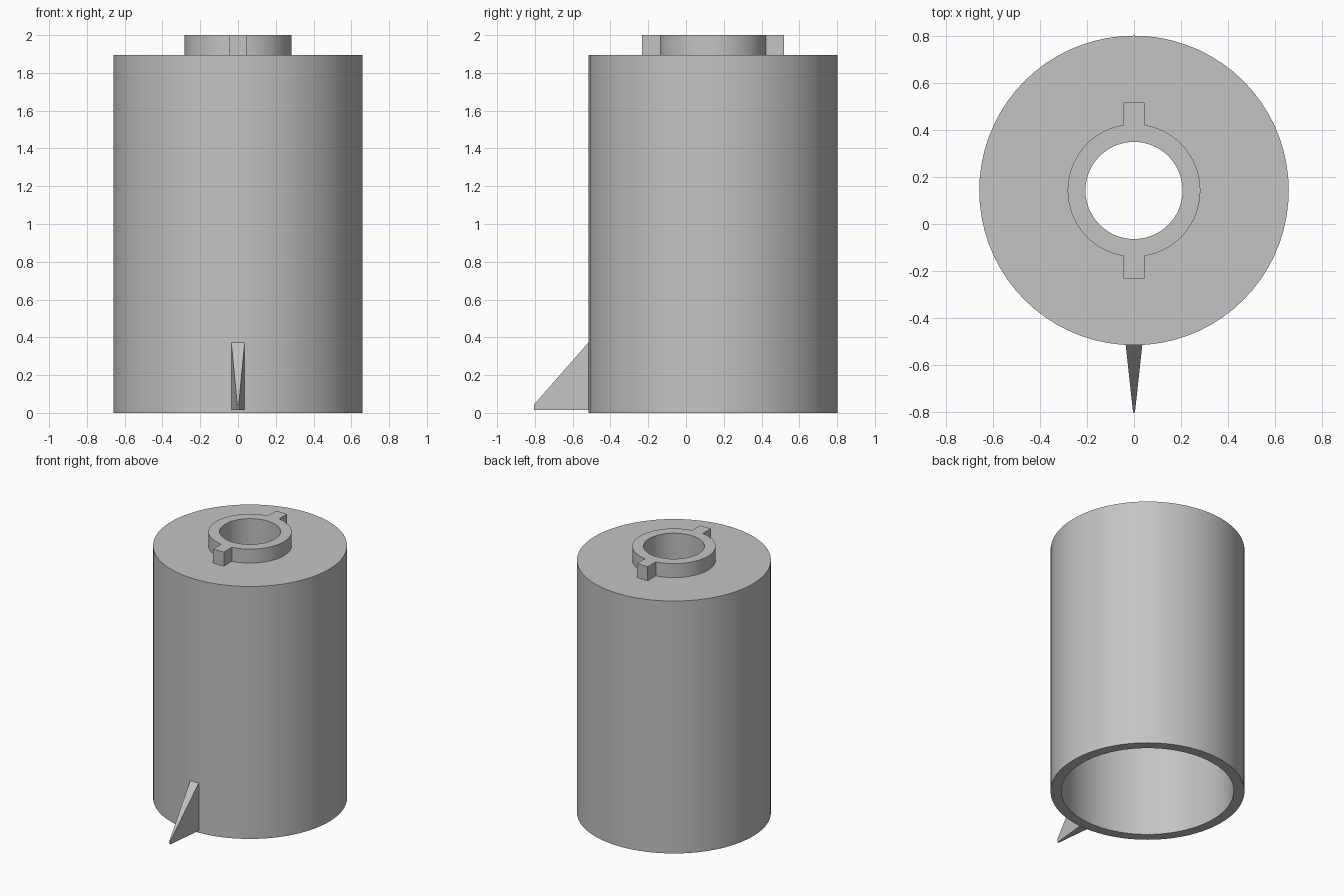
import bpy, bmesh, math

cube = bpy.data.objects.get("Cube")
if cube:
    bpy.data.objects.remove(cube, do_unlink=True)

CY = 0.143        # y of the canister axis
SEG = 72
BODY_R, CAVITY_R = 0.66, 0.587
COLLAR_R, BORE_R = 0.283, 0.207
BODY_TOP, TOP = 1.895, 2.0
ROOF = 0.095      # thickness of the closed top

grey = bpy.data.materials.new("light grey")
grey.use_nodes = True
colour = (0.55, 0.55, 0.55, 1)
grey.diffuse_color = colour
grey.node_tree.nodes["Principled BSDF"].inputs["Base Color"].default_value = colour


def finish(name, bm):
    bmesh.ops.recalc_face_normals(bm, faces=bm.faces)
    mesh = bpy.data.meshes.new(name)
    bm.to_mesh(mesh)
    bm.free()
    mesh.materials.append(grey)
    obj = bpy.data.objects.new(name, mesh)
    bpy.context.collection.objects.link(obj)
    return obj


def prism(name, outline, z0, z1):
    """Extrude a closed xy outline from z0 to z1."""
    bm = bmesh.new()
    face = bm.faces.new([bm.verts.new((x, y, z0)) for x, y in outline])
    ext = bmesh.ops.extrude_face_region(bm, geom=[face])
    for v in ext["geom"]:
        if isinstance(v, bmesh.types.BMVert):
            v.co.z = z1
    return finish(name, bm)


def lathe(name, profile):
    """Revolve a closed (radius, z) profile about the canister axis."""
    bm = bmesh.new()
    rings = []
    for i in range(SEG):
        a = 2 * math.pi * i / SEG
        rings.append([bm.verts.new((r * math.cos(a), CY + r * math.sin(a), z))
                      for r, z in profile])
    n = len(profile)
    for i in range(SEG):
        a, b = rings[i], rings[(i + 1) % SEG]
        for j in range(n):
            k = (j + 1) % n
            bm.faces.new((a[j], b[j], b[k], a[k]))
    return finish(name, bm)


# Hollow canister, open below, with the raised collar around its bore
canister = lathe("canister", [
    (CAVITY_R, 0), (BODY_R, 0), (BODY_R, BODY_TOP), (COLLAR_R, BODY_TOP),
    (COLLAR_R, TOP), (BORE_R, TOP), (BORE_R, BODY_TOP - ROOF),
    (CAVITY_R, BODY_TOP - ROOF)])
bpy.context.view_layer.objects.active = canister
canister.select_set(True)
bpy.ops.object.shade_smooth_by_angle(angle=math.radians(30))

# Two locking keys on the collar, front and back
KEY_W, KEY_R = 0.045, 0.375
for name, s in (("front_key", -1), ("back_key", 1)):
    inner, outer = CY + s * (COLLAR_R - 0.01), CY + s * KEY_R
    prism(name, [(-KEY_W, inner), (KEY_W, inner), (KEY_W, outer), (-KEY_W, outer)],
          BODY_TOP, TOP)

# Wedge-shaped pointer fin at the foot of the front
FIN_W, TIP_W, ROOT_Y, TIP_Y = 0.036, 0.004, -0.51, -0.804
fin = prism("pointer_fin", [(-FIN_W, ROOT_Y), (FIN_W, ROOT_Y),
                            (TIP_W, TIP_Y), (-TIP_W, TIP_Y)], 0.015, 0.38)
for v in fin.data.vertices:
    if v.co.z > 0.1 and v.co.y < -0.7:
        v.co.z = 0.045
